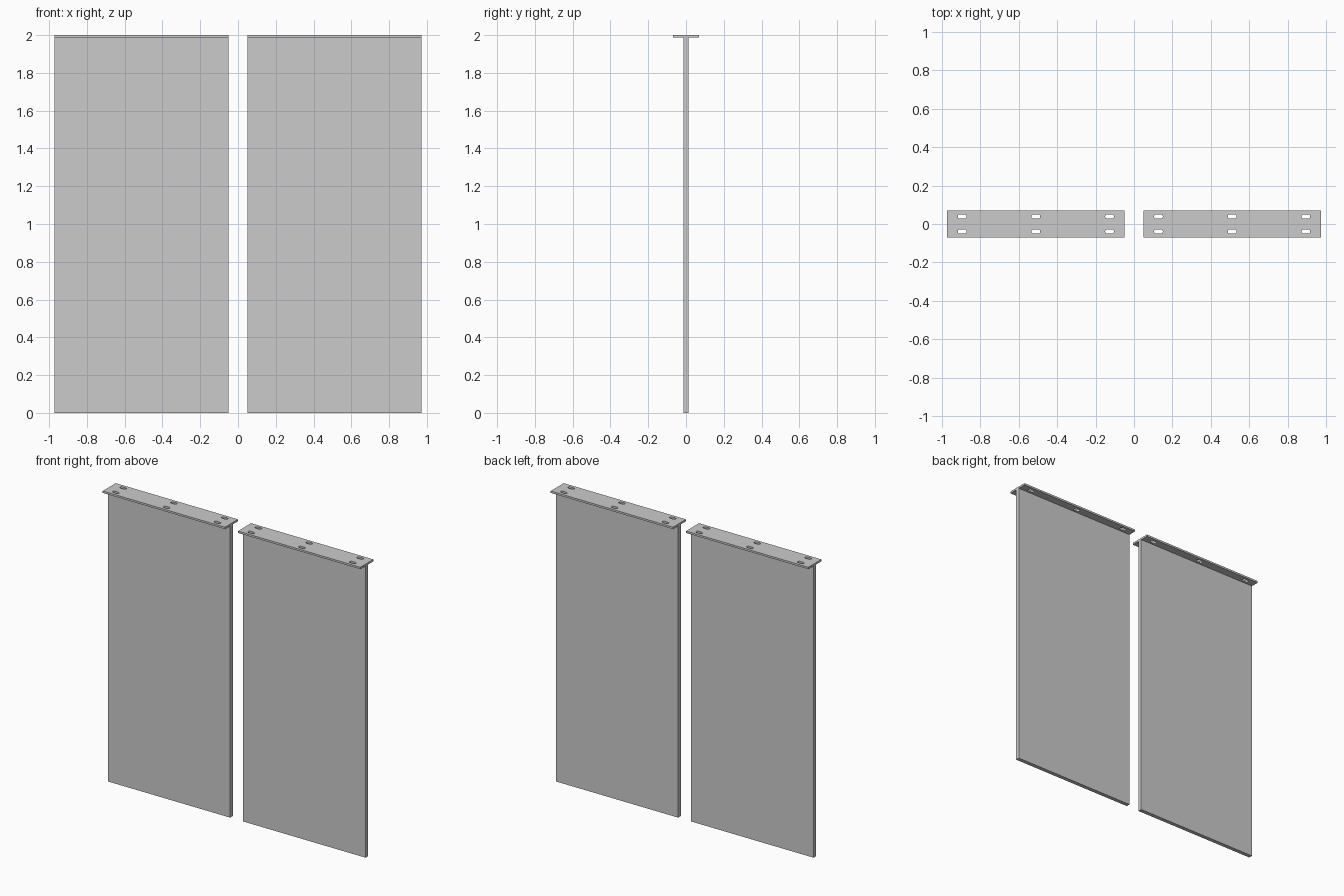
import bpy, math

if "Cube" in bpy.data.objects:
    bpy.data.objects.remove(bpy.data.objects["Cube"])

PANEL_W, PANEL_T = 0.922, 0.027
PLATE_D, PLATE_T = 0.14, 0.013
CENTRE_X = 0.51
SLOT_L, SLOT_W = 0.046, 0.022


def slot_outline(cx, cy, segs=8):
    """Rounded slot: two half circles joined by straight sides."""
    r, half = SLOT_W / 2, (SLOT_L - SLOT_W) / 2
    pts = []
    for side in (1, -1):
        for i in range(segs + 1):
            a = -math.pi / 2 + math.pi * i / segs
            pts.append((cx + side * (half + r * math.cos(a)), cy + side * r * math.sin(a)))
    return pts


def add_outline(curve, pts):
    spline = curve.splines.new('POLY')
    spline.points.add(len(pts) - 1)
    for p, (x, y) in zip(spline.points, pts):
        p.co = (x, y, 0, 1)
    spline.use_cyclic_u = True


def make_panel(name, x):
    h = 2 - PLATE_T
    bpy.ops.mesh.primitive_cube_add(size=1, location=(x, 0, h / 2))
    ob = bpy.context.object
    ob.name = name
    ob.scale = (PANEL_W, PANEL_T, h)
    bpy.ops.object.transform_apply(location=False, rotation=False, scale=True)


def make_plate(name, x):
    curve = bpy.data.curves.new(name, 'CURVE')
    curve.dimensions = '2D'
    curve.fill_mode = 'BOTH'
    curve.extrude = PLATE_T / 2
    w, d = PANEL_W / 2, PLATE_D / 2
    add_outline(curve, [(-w, -d), (w, -d), (w, d), (-w, d)])
    for sx in (-0.383, 0, 0.383):
        for sy in (-0.039, 0.039):
            add_outline(curve, slot_outline(sx, sy))
    ob = bpy.data.objects.new(name, curve)
    ob.location = (x, 0, 2 - PLATE_T / 2)
    bpy.context.collection.objects.link(ob)
    bpy.ops.object.select_all(action='DESELECT')
    ob.select_set(True)
    bpy.context.view_layer.objects.active = ob
    bpy.ops.object.convert(target='MESH')
    bpy.ops.object.shade_flat()


# Two hanging panels, each with a slotted mounting plate on top
for side, sign in (("left", -1), ("right", 1)):
    make_panel(side + "_panel", sign * CENTRE_X)
    make_plate(side + "_mounting_plate", sign * CENTRE_X)
